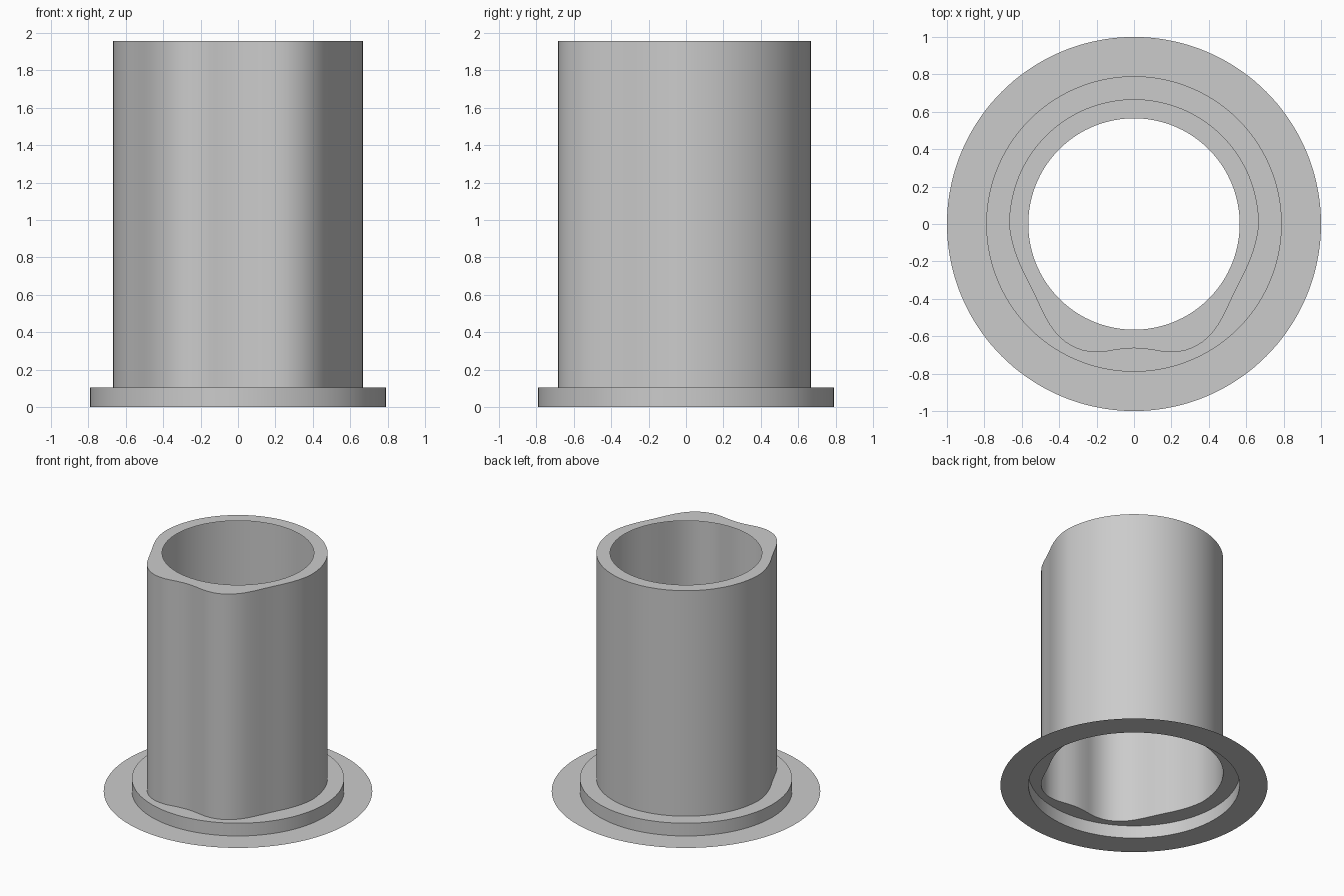
import bpy
import bmesh
import math

if "Cube" in bpy.data.objects:
    bpy.data.objects.remove(bpy.data.objects["Cube"], do_unlink=True)

SEGMENTS = 144
TUBE_BOTTOM, TUBE_TOP = 0.105, 1.958

# Tube radius every 7.5 degrees, from the front centre round to the side
LOBE = [0.664, 0.677, 0.709, 0.730, 0.730, 0.711, 0.682,
        0.657, 0.645, 0.646, 0.652, 0.660, 0.667]

grey = bpy.data.materials.new("plain grey")
grey.use_nodes = True
colour = (0.6, 0.6, 0.6, 1)
grey.diffuse_color = colour
grey.node_tree.nodes["Principled BSDF"].inputs["Base Color"].default_value = colour


def lobe_radius(angle):
    """Smooth radius of the tube; angle is measured from the front."""
    t = abs(math.degrees(angle)) / 7.5
    i = int(t)
    f = t - i
    at = lambda k: LOBE[min(abs(k), len(LOBE) - 1)]
    a, b, c, d = (at(i + k) for k in (-1, 0, 1, 2))
    return b + 0.5 * f * (c - a + f * (2*a - 5*b + 4*c - d + f * (3*(b - c) + d - a)))


def circle(radius):
    return lambda angle: radius


def band(name, outline_a, z_a, outline_b, z_b):
    """Open strip of quads joining two closed outlines."""
    bm = bmesh.new()
    rings = []
    for outline, z in ((outline_a, z_a), (outline_b, z_b)):
        ring = []
        for i in range(SEGMENTS):
            angle = 2 * math.pi * i / SEGMENTS - math.pi
            r = outline(angle)
            ring.append(bm.verts.new((r * math.sin(angle), -r * math.cos(angle), z)))
        rings.append(ring)
    low, high = rings
    for i in range(SEGMENTS):
        j = (i + 1) % SEGMENTS
        face = bm.faces.new((low[i], low[j], high[j], high[i]))
        face.smooth = z_a != z_b
    mesh = bpy.data.meshes.new(name)
    bm.to_mesh(mesh)
    bm.free()
    mesh.materials.append(grey)
    obj = bpy.data.objects.new(name, mesh)
    bpy.context.collection.objects.link(obj)
    return obj


# Thin sheet flange on the ground, then the raised collar
collar = circle(0.79)
band("base_flange", circle(1.0), 0, collar, 0)
band("collar_wall", collar, 0, collar, TUBE_BOTTOM)
band("collar_top", collar, TUBE_BOTTOM, lobe_radius, TUBE_BOTTOM)

# Lobed tube with an inward rim around the round opening
band("tube_wall", lobe_radius, TUBE_BOTTOM, lobe_radius, TUBE_TOP)
band("tube_rim", lobe_radius, TUBE_TOP, circle(0.565), TUBE_TOP)
